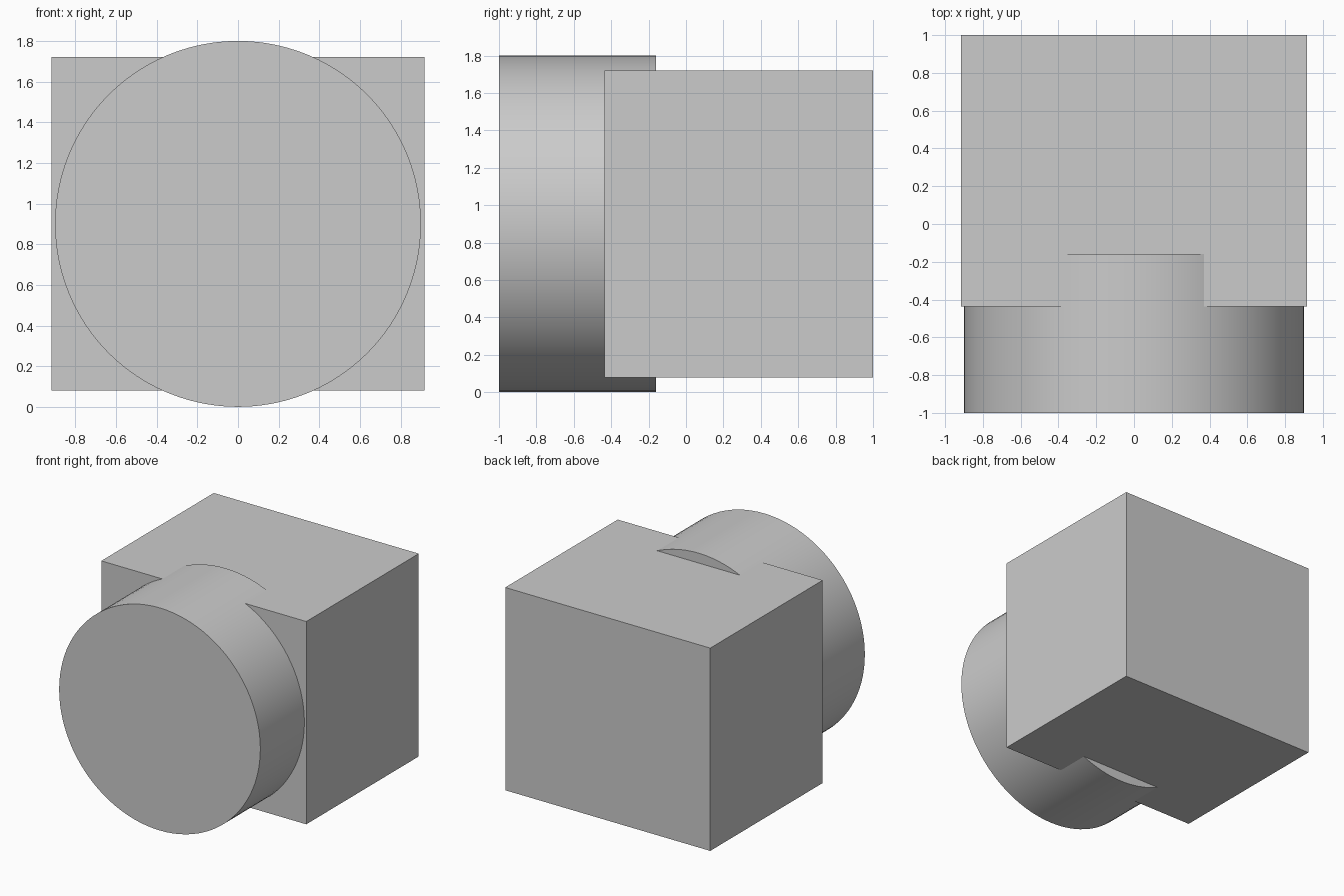
import bpy, math

if "Cube" in bpy.data.objects:
    bpy.data.objects.remove(bpy.data.objects["Cube"])

# Box body
x, y0, y1, z0, z1 = 0.917, -0.437, 1.0, 0.08, 1.72
bpy.ops.mesh.primitive_cube_add(size=1, location=(0, (y0 + y1) / 2, (z0 + z1) / 2))
body = bpy.context.object
body.name = "box_body"
body.scale = (2 * x, y1 - y0, z1 - z0)
bpy.ops.object.transform_apply(location=False, rotation=False, scale=True)

# Round front barrel, sunk into the box
r, b0, b1 = 0.9, -1.0, -0.16
bpy.ops.mesh.primitive_cylinder_add(vertices=96, radius=r, depth=b1 - b0,
                                    location=(0, (b0 + b1) / 2, r),
                                    rotation=(math.pi / 2, 0, 0))
barrel = bpy.context.object
barrel.name = "front_barrel"
bpy.ops.object.transform_apply(location=False, rotation=True, scale=False)
bpy.ops.object.shade_smooth_by_angle(angle=math.radians(30))
